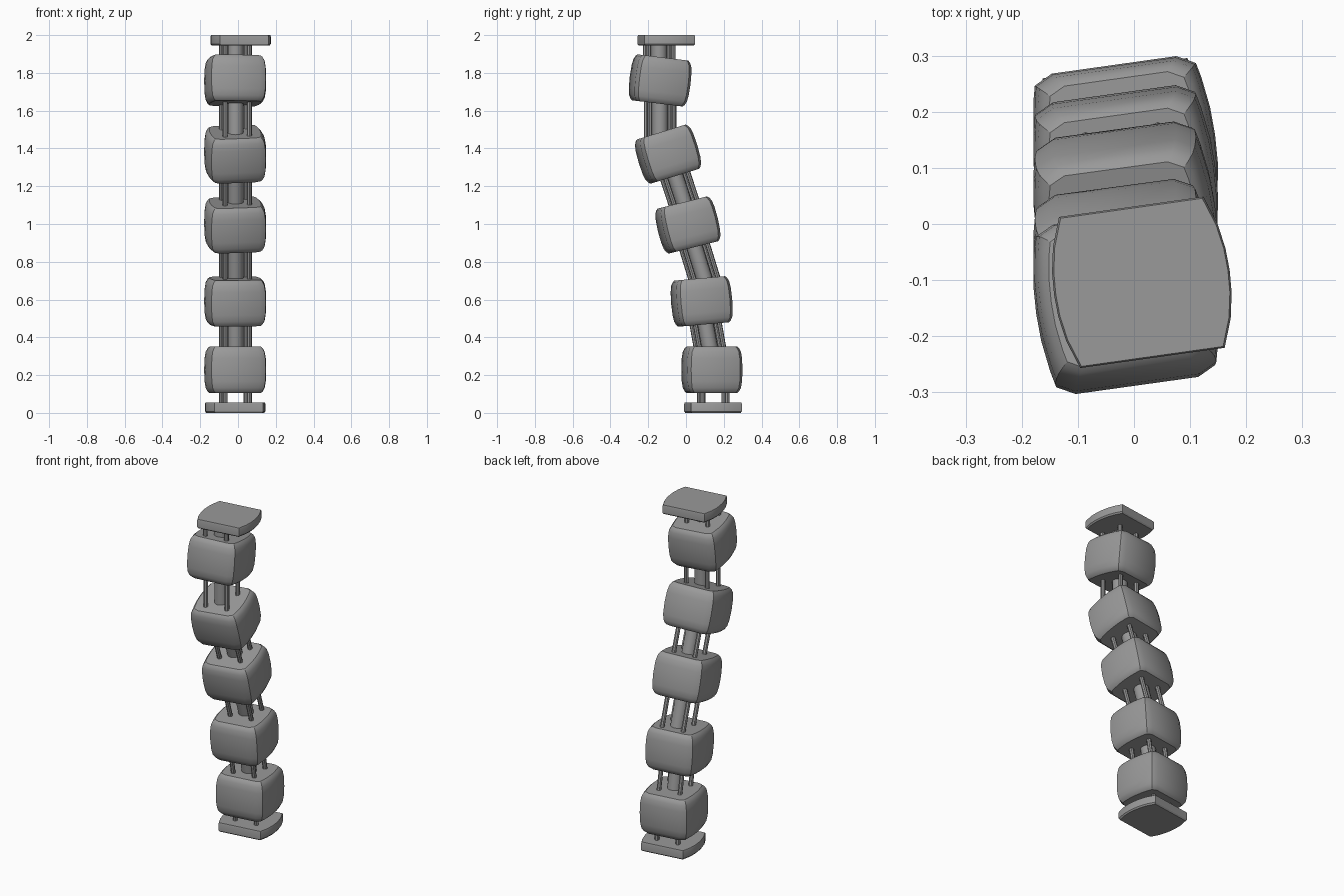
import bpy, bmesh, math
from mathutils import Vector, Matrix

cube = bpy.data.objects.get("Cube")
if cube:
    bpy.data.objects.remove(cube, do_unlink=True)

GREY = (0.32, 0.32, 0.32, 1)
mat = bpy.data.materials.new("plain grey")
mat.use_nodes = True
mat.diffuse_color = GREY
mat.node_tree.nodes["Principled BSDF"].inputs["Base Color"].default_value = GREY

TWIST = Matrix.Rotation(math.radians(8), 4, "Z")


def finish(name, bm, matrix):
    bmesh.ops.recalc_face_normals(bm, faces=bm.faces[:])
    mesh = bpy.data.meshes.new(name)
    bm.to_mesh(mesh)
    bm.free()
    mesh.materials.append(mat)
    ob = bpy.data.objects.new(name, mesh)
    ob.matrix_world = matrix
    bpy.context.collection.objects.link(ob)
    bpy.ops.object.select_all(action="DESELECT")
    ob.select_set(True)
    bpy.context.view_layer.objects.active = ob
    bpy.ops.object.shade_smooth_by_angle(angle=math.radians(30))
    return ob


def pillow(name, quarter, profile, height, centre, tilt=0):
    """Stack scaled copies of a symmetric plan outline, capped at both ends."""
    half = quarter + [(x, -y) for x, y in reversed(quarter[:-1])]
    plan = half + [(-x, -y) for x, y in half]
    bm = bmesh.new()
    rings = []
    for t, s in profile:
        rings.append([bm.verts.new((x * s, y * s, t * height / 2)) for x, y in plan])
    n = len(plan)
    for a, b in zip(rings, rings[1:]):
        for i in range(n):
            j = (i + 1) % n
            bm.faces.new((a[i], a[j], b[j], b[i]))
    bm.faces.new(rings[0])
    bm.faces.new(rings[-1])
    m = Matrix.Translation(centre) @ Matrix.Rotation(math.radians(tilt), 4, "X") @ TWIST
    return finish(name, bm, m)


def strut(name, top, bottom, offset, radius, sides):
    """Cylinder between two points, shifted by an offset in the twisted frame."""
    shift = TWIST @ Vector((*offset, 0))
    a, b = Vector(top) + shift, Vector(bottom) + shift
    bm = bmesh.new()
    bmesh.ops.create_cone(bm, cap_ends=True, segments=sides, radius1=radius,
                          radius2=radius, depth=(a - b).length)
    rot = (a - b).to_track_quat("Z", "Y").to_matrix().to_4x4()
    return finish(name, bm, Matrix.Translation((a + b) / 2) @ rot)


# Cushion-shaped blocks, stacked in a leaning curve
BLOCK_PLAN = [(.112, .148), (.145, .131), (.151, .105), (.159, .05), (.161, 0)]
BLOCK_PROFILE = [(-1, .83), (-.93, .89), (-.78, .95), (-.5, .985), (0, 1),
                 (.5, .985), (.78, .95), (.93, .89), (1, .83)]
blocks = [(.137, .228, 0), (.083, .59, 5), (.01, .995, 14),
          (-.095, 1.37, 17), (-.137, 1.76, -7)]
for i, (y, z, tilt) in enumerate(blocks, 1):
    pillow(f"block_{i}", BLOCK_PLAN, BLOCK_PROFILE, .245, (-.015, y, z), tilt)

# End plates
PLATE_PLAN = [(.13, .136), (.148, .085), (.156, .04), (.158, 0)]
PLATE_PROFILE = [(-1, .96), (-.7, 1), (.7, 1), (1, .98)]
pillow("bottom_plate", PLATE_PLAN, PLATE_PROFILE, .055, (-.015, .143, .0275))
pillow("top_plate", PLATE_PLAN, PLATE_PROFILE, .055, (.014, -.104, 1.9725))

# Central columns and corner rods joining each block to the one below
joints = [(.145, .228, .145, .03), (.083, .59, .14, .27), (.01, .995, .125, .62),
          (-.095, 1.37, .02, 1.02), (-.137, 1.76, -.137, 1.4),
          (-.142, 1.97, -.142, 1.78)]
for i, (y1, z1, y2, z2) in enumerate(joints):
    top, bottom = (-.013, y1, z1), (-.013, y2, z2)
    if i > 0:
        strut(f"column_{i}", top, bottom, (0, 0), .042, 16)
    for k, (sx, sy) in enumerate([(-1, -1), (1, -1), (1, 1), (-1, 1)], 1):
        strut(f"rod_{i}_{k}", top, bottom, (sx * .065, sy * .065), .013, 8)
